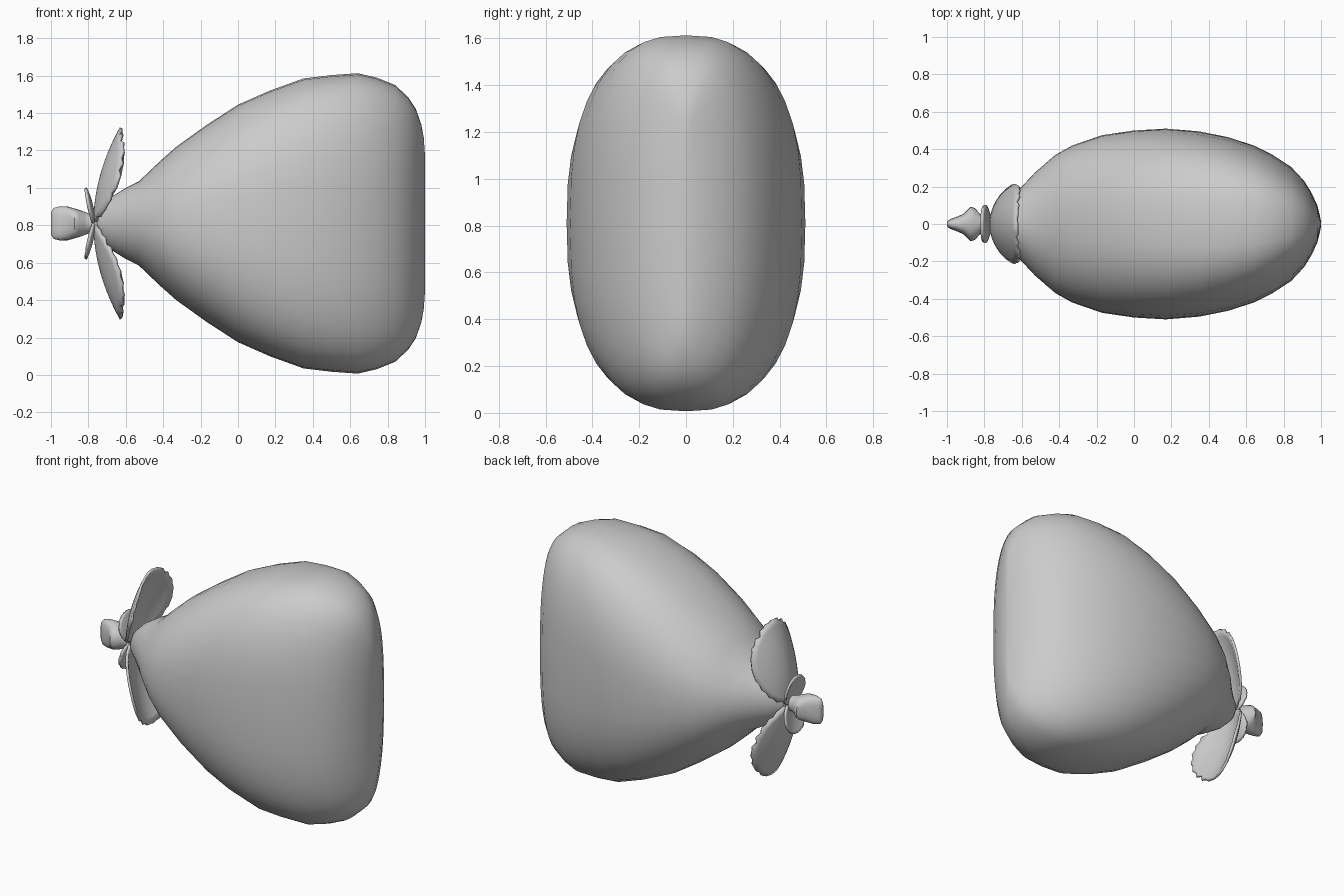
import bpy, bmesh, math, random

random.seed(4)
MID = 0.81  # height of the long axis

if "Cube" in bpy.data.objects:
    bpy.data.objects.remove(bpy.data.objects["Cube"], do_unlink=True)

grey = bpy.data.materials.new("plain grey")
grey.use_nodes = True
grey.diffuse_color = (0.6, 0.6, 0.6, 1)
grey.node_tree.nodes["Principled BSDF"].inputs["Base Color"].default_value = grey.diffuse_color


def finish(name, bm, angle):
    bmesh.ops.recalc_face_normals(bm, faces=bm.faces)
    mesh = bpy.data.meshes.new(name)
    bm.to_mesh(mesh)
    bm.free()
    mesh.materials.append(grey)
    obj = bpy.data.objects.new(name, mesh)
    bpy.context.collection.objects.link(obj)
    bpy.ops.object.select_all(action="DESELECT")
    obj.select_set(True)
    bpy.context.view_layer.objects.active = obj
    bpy.ops.object.shade_smooth_by_angle(angle=math.radians(angle))
    return obj


def power(value, p):
    return math.copysign(abs(value) ** p, value)


def loft(name, stations, segments):
    """Skin along x through (x, half height, half depth, squareness)."""
    bm = bmesh.new()
    rings = []
    for x, hz, hy, n in stations:
        ring = []
        for i in range(segments):
            a = math.tau * i / segments
            ring.append(bm.verts.new((x, hy * power(math.cos(a), 2 / n),
                                      MID + hz * power(math.sin(a), 2 / n))))
        rings.append(ring)
    for a, b in zip(rings, rings[1:]):
        for i in range(segments):
            j = (i + 1) % segments
            bm.faces.new((a[i], a[j], b[j], b[i]))
    bm.faces.new(rings[0])
    bm.faces.new(rings[-1])
    return finish(name, bm, 50)


def petal(name, side, x0, centre, height, width, cup_z, cup_y, ragged, thick):
    """Cupped oval leaf with a frayed rim, above or below the axis."""
    bm = bmesh.new()
    segments, steps = 48, 7
    hub = None
    rings = []
    for s in range(steps + 1):
        ring = []
        for i in range(segments if s else 1):
            a = math.tau * i / segments
            r = s / steps
            if s == steps:
                r -= ragged * (i % 2) * random.random()
            y = width * r * math.cos(a)
            dz = centre + height * r * math.sin(a)
            x = x0 + cup_z * (dz / (centre + height)) ** 2 + cup_y * (y / width) ** 2
            ring.append(bm.verts.new((x, y, MID + side * dz)))
        rings.append(ring)
    hub = rings[0][0]
    for i in range(segments):
        j = (i + 1) % segments
        bm.faces.new((hub, rings[1][i], rings[1][j]))
        for a, b in zip(rings[1:], rings[2:]):
            bm.faces.new((a[i], a[j], b[j], b[i]))
    obj = finish(name, bm, 50)
    shell = obj.modifiers.new("thickness", "SOLIDIFY")
    shell.thickness = thick
    shell.offset = 0


# Swollen fruit body, narrow at the stalk and wide and flat at the far end
loft("fruit_body", [
    (-0.765, 0.03, 0.03, 2), (-0.74, 0.08, 0.07, 2), (-0.68, 0.14, 0.12, 2),
    (-0.60, 0.19, 0.20, 2), (-0.53, 0.225, 0.275, 2), (-0.42, 0.33, 0.37, 2.1),
    (-0.33, 0.41, 0.42, 2.2), (-0.17, 0.525, 0.475, 2.3), (0, 0.635, 0.5, 2.45),
    (0.17, 0.71, 0.51, 2.6), (0.35, 0.775, 0.495, 2.7), (0.5, 0.793, 0.465, 2.75),
    (0.64, 0.803, 0.42, 2.75), (0.74, 0.78, 0.37, 2.75), (0.84, 0.74, 0.305, 2.7),
    (0.91, 0.675, 0.23, 2.7), (0.95, 0.615, 0.165, 2.6), (0.98, 0.53, 0.1, 2.5),
    (0.993, 0.46, 0.05, 2.4), (1.0, 0.36, 0.012, 2.2)], 40)

# Knob at the end of the stalk: upright wedge that swells sideways, then a neck
loft("stalk_knob", [
    (-1.0, 0.06, 0.012, 2.6), (-0.985, 0.083, 0.025, 2.6), (-0.95, 0.092, 0.038, 2.6),
    (-0.91, 0.09, 0.055, 2.5), (-0.875, 0.08, 0.092, 2.2), (-0.85, 0.073, 0.085, 2.1),
    (-0.82, 0.062, 0.05, 2), (-0.79, 0.05, 0.042, 2), (-0.75, 0.05, 0.05, 2)], 24)

# Large leaves cup over the fruit, small collar leaves turn towards the knob
for side, word in ((1, "upper"), (-1, "lower")):
    petal(word + "_leaf", side, -0.765, 0.255, 0.255, 0.21, 0.14, 0.10, 0.09, 0.016)
    petal(word + "_collar", side, -0.77, 0.09, 0.1, 0.1, -0.045, -0.02, 0.05, 0.014)
